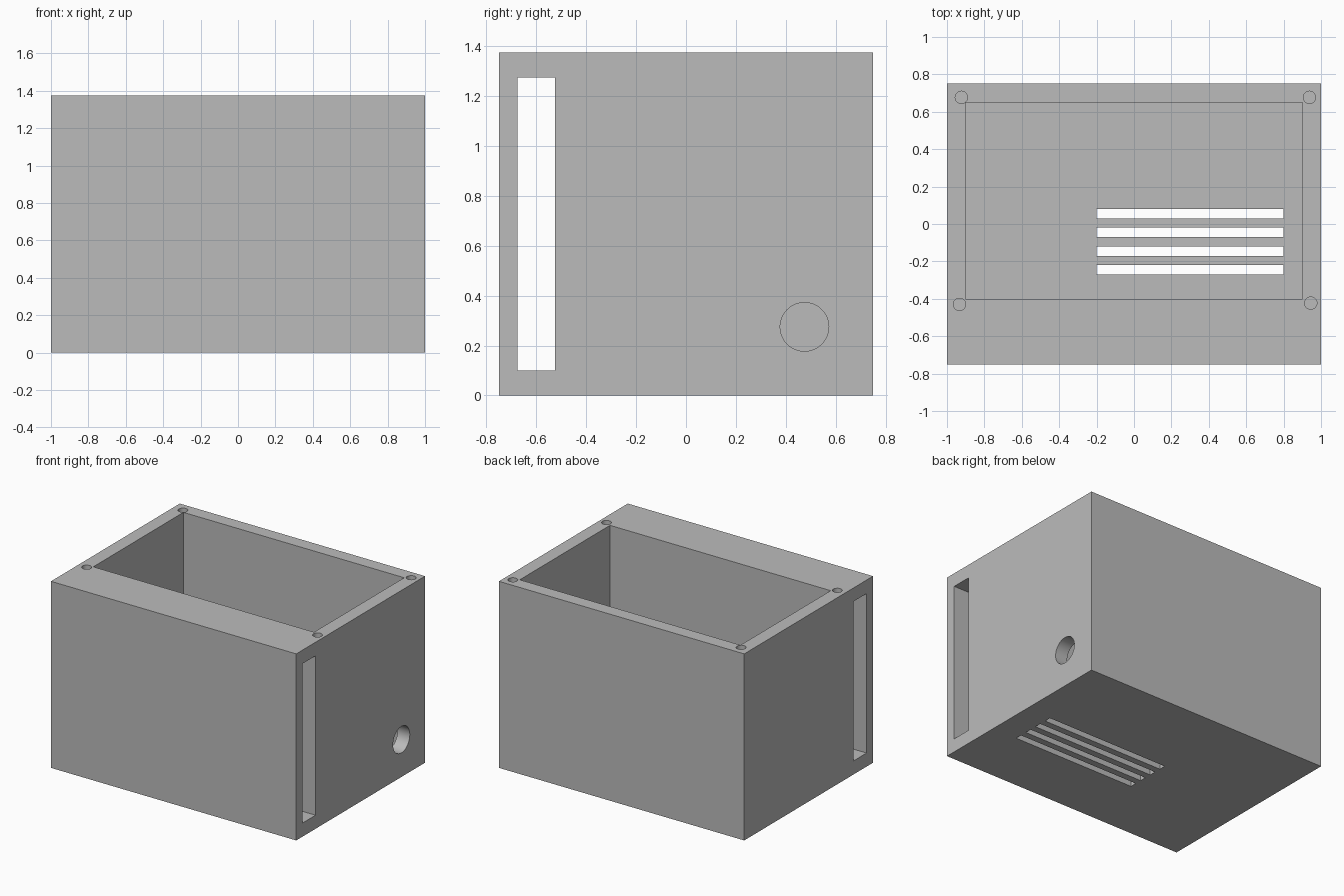
import bpy
from math import pi

default = bpy.data.objects.get("Cube")
if default:
    bpy.data.objects.remove(default)

HEIGHT = 1.375
FLOOR = 0.1

grey = bpy.data.materials.new("plain grey")
grey.use_nodes = True
colour = (0.5, 0.5, 0.5, 1)
grey.diffuse_color = colour
grey.node_tree.nodes["Principled BSDF"].inputs["Base Color"].default_value = colour


def block(name, x, y, z):
    """Box spanning the given (min, max) ranges."""
    spans = (x, y, z)
    bpy.ops.mesh.primitive_cube_add(size=1, location=[(a + b) / 2 for a, b in spans])
    ob = bpy.context.object
    ob.name = name
    ob.scale = [b - a for a, b in spans]
    bpy.ops.object.transform_apply(location=True, rotation=False, scale=True)
    return ob


def rod(name, radius, depth, location, rotation=(0, 0, 0), sides=48):
    bpy.ops.mesh.primitive_cylinder_add(vertices=sides, radius=radius, depth=depth,
                                        location=location, rotation=rotation)
    ob = bpy.context.object
    ob.name = name
    return ob


# Solid body
body = block("enclosure_body", (-1, 1), (-0.75, 0.75), (0, HEIGHT))
body.data.materials.append(grey)

# Main cavity, open at the top
cutters = [block("cavity_cutter", (-0.9, 0.9), (-0.4, 0.65), (FLOOR, HEIGHT + 0.1))]

# Tall slot running through the thick front wall
cutters.append(block("side_slot_cutter", (-1.1, 1.1), (-0.675, -0.525), (0.1, 1.275)))

# Four vent slits in the floor
for i in range(4):
    y = 0.03 - 0.1 * i
    cutters.append(block("vent_cutter", (-0.2, 0.8), (y, y + 0.05), (-0.1, FLOOR + 0.1)))

# Round cable hole in the left wall
cutters.append(rod("cable_hole_cutter", 0.0975, 0.3, (1, 0.475, 0.275), (0, pi / 2, 0)))

# Screw holes in the rim corners
for x, y in ((-0.923, 0.677), (0.938, 0.677), (-0.933, -0.43), (0.945, -0.423)):
    cutters.append(rod("screw_hole_cutter", 0.033, 0.5, (x, y, HEIGHT), sides=32))

# Cut every opening, then discard the cutters
bpy.ops.object.select_all(action="DESELECT")
bpy.context.view_layer.objects.active = body
body.select_set(True)
for cutter in cutters:
    cutter.hide_render = True
    cut = body.modifiers.new(cutter.name, "BOOLEAN")
    cut.operation = "DIFFERENCE"
    cut.solver = "EXACT"
    cut.object = cutter
    bpy.ops.object.modifier_apply(modifier=cut.name)
    bpy.data.objects.remove(cutter)

bpy.ops.object.shade_smooth_by_angle()
